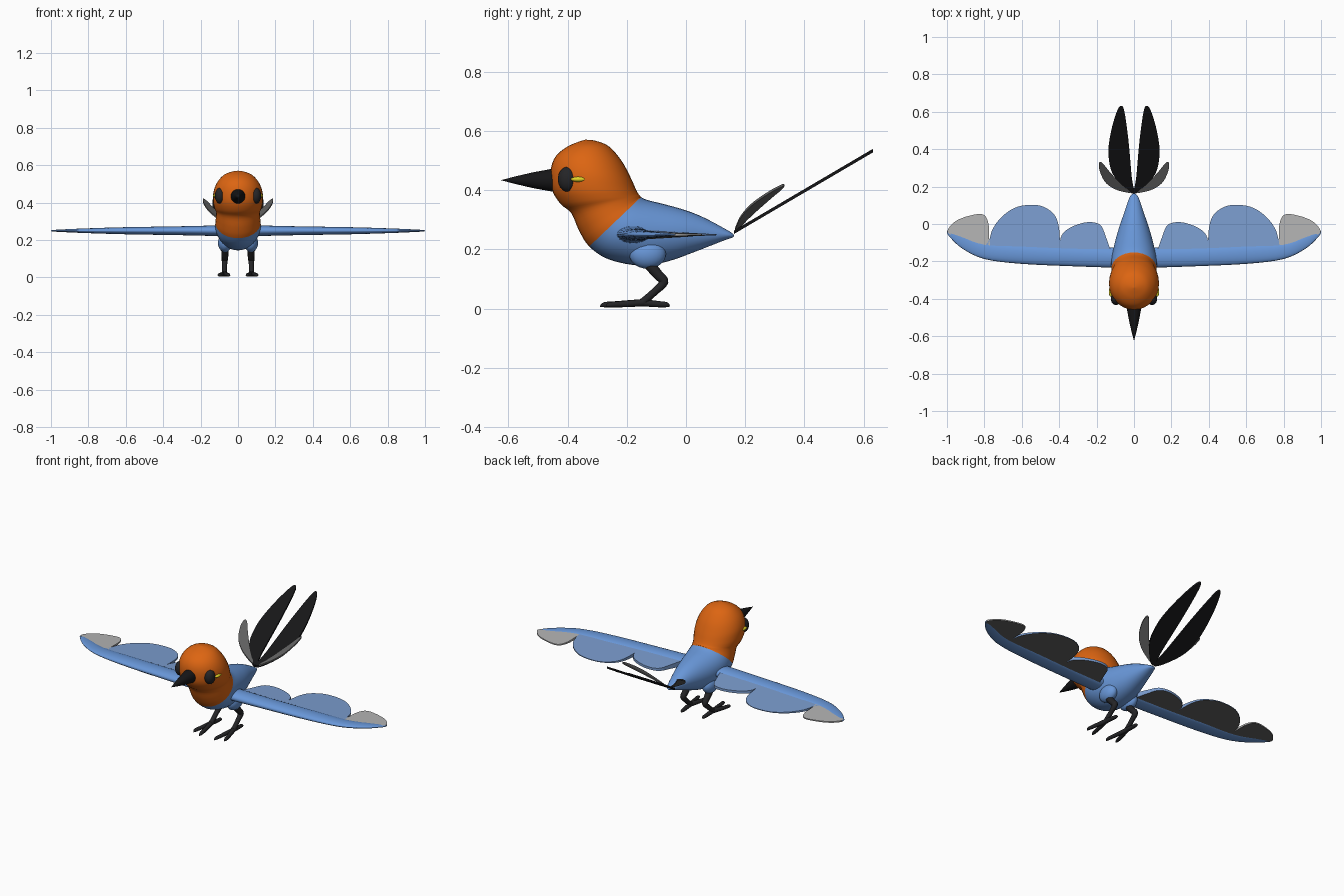
import bpy, bmesh
from math import sin, cos, pi, radians
from mathutils import Vector

if "Cube" in bpy.data.objects:
    bpy.data.objects.remove(bpy.data.objects["Cube"])


def material(name, r, g, b):
    m = bpy.data.materials.new(name)
    m.diffuse_color = (r, g, b, 1)
    m.use_nodes = True
    m.node_tree.nodes["Principled BSDF"].inputs["Base Color"].default_value = m.diffuse_color
    return m


ORANGE = material("orange", .72, .13, .006)
BLUE = material("blue", .14, .31, .69)
PALE_BLUE = material("pale_blue", .2, .34, .63)
BLACK = material("black", .008, .008, .009)
CHARCOAL = material("charcoal", .018, .018, .02)
LIGHT = material("light_grey", .46, .46, .46)
DARK = material("dark_grey", .12, .12, .12)
YELLOW = material("yellow", .75, .65, .02)


def spline(pts, n, closed=False):
    """Catmull-Rom through tuples of any length."""
    out, k = [], len(pts)
    get = (lambda i: pts[i % k]) if closed else (lambda i: pts[min(max(i, 0), k - 1)])
    for i in range(k if closed else k - 1):
        for j in range(n):
            t = j / n
            out.append(tuple(
                .5 * (2 * b + (c - a) * t + (2 * a - 5 * b + 4 * c - d) * t * t
                      + (3 * b - a - 3 * c + d) * t ** 3)
                for a, b, c, d in zip(get(i - 1), get(i), get(i + 1), get(i + 2))))
    return out if closed else out + [tuple(pts[-1])]


def finish(name, bm, mats, angle=40):
    bmesh.ops.remove_doubles(bm, verts=bm.verts, dist=1e-5)
    bmesh.ops.recalc_face_normals(bm, faces=bm.faces)
    me = bpy.data.meshes.new(name)
    bm.to_mesh(me)
    bm.free()
    for m in mats:
        me.materials.append(m)
    ob = bpy.data.objects.new(name, me)
    bpy.context.collection.objects.link(ob)
    bpy.ops.object.select_all(action='DESELECT')
    ob.select_set(True)
    bpy.context.view_layer.objects.active = ob
    bpy.ops.object.shade_smooth_by_angle(angle=radians(angle))
    return ob


def loft(name, rings, mat, sides=32):
    """Rings are (centre, axis, axis) ellipses."""
    bm = bmesh.new()
    loops = [[bm.verts.new(c + u * cos(2 * pi * i / sides) + v * sin(2 * pi * i / sides))
              for i in range(sides)] for c, u, v in rings]
    for a, b in zip(loops, loops[1:]):
        for i in range(sides):
            j = (i + 1) % sides
            bm.faces.new((a[i], a[j], b[j], b[i]))
    return finish(name, bm, [mat], 60)


def sheet(name, outline, side, height, thick, top, bottom):
    """Thin feather with a smooth outline; height and thick depend on x, y."""
    pts = spline(outline, 5, True)
    bm = bmesh.new()
    up, low = ([bm.verts.new((x * side, y, height(x, y) + k * thick(x, y))) for x, y in pts]
               for k in (1, -1))
    bm.faces.new(up)
    bm.faces.new(low[::-1]).material_index = 1
    for i in range(len(pts)):
        j = (i + 1) % len(pts)
        bm.faces.new((up[i], low[i], low[j], up[j]))
    return finish(name, bm, [top, bottom])


def ball(name, loc, size, mat):
    bm = bmesh.new()
    bmesh.ops.create_uvsphere(bm, u_segments=24, v_segments=14, radius=1)
    for v in bm.verts:
        v.co = Vector(a * b + c for a, b, c in zip(v.co, size, loc))
    return finish(name, bm, [mat], 60)


def tube(name, pts, mat):
    """Tapered limb, points are (x, y, z, radius)."""
    cu = bpy.data.curves.new(name, 'CURVE')
    cu.dimensions = '3D'
    cu.bevel_depth = 1
    cu.bevel_resolution = 3
    cu.use_fill_caps = True
    pts = spline(pts, 4)
    s = cu.splines.new('POLY')
    s.points.add(len(pts) - 1)
    for p, (x, y, z, r) in zip(s.points, pts):
        p.co = (x, y, z, 1)
        p.radius = r
    s.use_smooth = True
    cu.materials.append(mat)
    bpy.context.collection.objects.link(bpy.data.objects.new(name, cu))


# Head and body: front/back outline points (y, z, y, z) and half width
profile = [(-.34, .571, -.34, .571, 0), (-.368, .562, -.305, .567, .038),
           (-.405, .545, -.26, .548, .078), (-.44, .515, -.218, .50, .112),
           (-.457, .47, -.188, .445, .131), (-.454, .405, -.17, .405, .133),
           (-.425, .355, -.161, .388, .126), (-.388, .323, -.156, .382, .118),
           (-.362, .265, -.154, .379, .118), (-.327, .21, -.152, .377, .121),
           (-.26, .166, -.13, .367, .121), (-.15, .145, -.07, .352, .105),
           (-.06, .16, .0, .332, .083), (.03, .192, .06, .308, .058),
           (.13, .231, .135, .268, .028), (.157, .24, .157, .254, .014),
           (.163, .247, .163, .247, 0)]
rings = []
for fy, fz, by, bz, w in spline(profile, 4):
    f, b = Vector((0, fy, fz)), Vector((0, by, bz))
    rings.append(((f + b) / 2, (f - b) / 2, Vector((w, 0, 0))))
loft("head", rings[:37], ORANGE)
loft("body", rings[36:], BLUE)

# Beak
loft("beak", [(Vector((0, y, .434)), Vector((r, 0, 0)), Vector((0, 0, r)))
              for y, r in ((-.41, .042), (-.455, .038), (-.52, .026), (-.58, .012), (-.625, 0))],
     BLACK, 24)

# Outlines (x, y) of the right-hand feathers
inner = [(.1, -.19), (.125, -.14), (.15, -.07), (.18, -.005), (.246, .01), (.326, -.012),
         (.38, -.05), (.397, -.1), (.4, -.17), (.25, -.18)]
middle = [(.395, -.17), (.396, -.09), (.405, 0), (.435, .06), (.51, .1), (.62, .093),
          (.70, .045), (.752, -.02), (.772, -.08), (.785, -.14), (.6, -.17)]
tip = [(.775, -.13), (.775, -.07), (.777, -.005), (.795, .042), (.834, .053), (.914, .034),
       (.968, .004), (.997, -.042), (.95, -.075), (.86, -.12)]
long_tail = [(.0, .165), (.012, .25), (.03, .45), (.052, .605), (.07, .632), (.09, .605),
             (.117, .52), (.134, .43), (.136, .36), (.115, .27), (.05, .19)]
short_tail = [(.02, .17), (.06, .173), (.11, .19), (.155, .225), (.182, .28), (.188, .32),
              (.18, .332), (.163, .32), (.135, .285), (.08, .225)]
arm = [(.05, -.18, .055, .03), (.3, -.175, .052, .024), (.6, -.163, .05, .019),
       (.8, -.145, .042, .013), (.92, -.095, .035, .008), (.99, -.05, .014, .004),
       (1, -.042, 0, 0)]

for s, label in ((1, "right"), (-1, "left")):
    # Wing: rounded leading arm and three scalloped feathers
    loft(label + "_wing_arm",
         [(Vector((s * x, y, .25)), Vector((0, c, 0)), Vector((0, 0, t)))
          for x, y, c, t in spline(arm, 4)], BLUE, 20)
    for part, outline, top in (("inner", inner, PALE_BLUE), ("middle", middle, PALE_BLUE),
                               ("tip", tip, LIGHT)):
        sheet(f"{label}_wing_{part}_feather", outline, s, lambda x, y: .25,
              lambda x, y: .002 + .065 * max(0, .1 - y) * (1 - .75 * x), top, DARK)

    # Tail feathers
    sheet(label + "_long_tail_feather", long_tail, s,
          lambda x, y: .26 + .587 * (y - .165), lambda x, y: .006, BLACK, BLACK)
    sheet(label + "_short_tail_feather", short_tail, s,
          lambda x, y: .258 + .47 * (y - .17) + .456 * x, lambda x, y: .004, DARK, DARK)

    # Eye with a yellow streak behind it
    ball(label + "_eye", (s * .096, -.4, .437), (.028, .033, .042), CHARCOAL)
    ball(label + "_eye_streak", (s * .123, -.362, .437), (.012, .027, .009), YELLOW)

    # Thigh, leg and toes
    ball(label + "_thigh", (s * .07, -.13, .185), (.037, .062, .05), BLUE)
    tube(label + "_leg", [(s * .07, -.125, .15, .02), (s * .07, -.095, .115, .018),
                          (s * .071, -.075, .09, .016), (s * .072, -.105, .058, .013),
                          (s * .073, -.148, .02, .014)], CHARCOAL)
    for part, x, y in (("inner", .05, -.29), ("outer", .1, -.27), ("back", .07, -.056)):
        mx, my = (x * .7 + .073 * .3), y * .6 - .145 * .4
        tube(f"{label}_{part}_toe", [(s * .073, -.145, .02, .013), (s * mx, my, .015, .011),
                                     (s * x, y * .9 - .0145, .013, .009),
                                     (s * x, y, .007, .002)], CHARCOAL)
